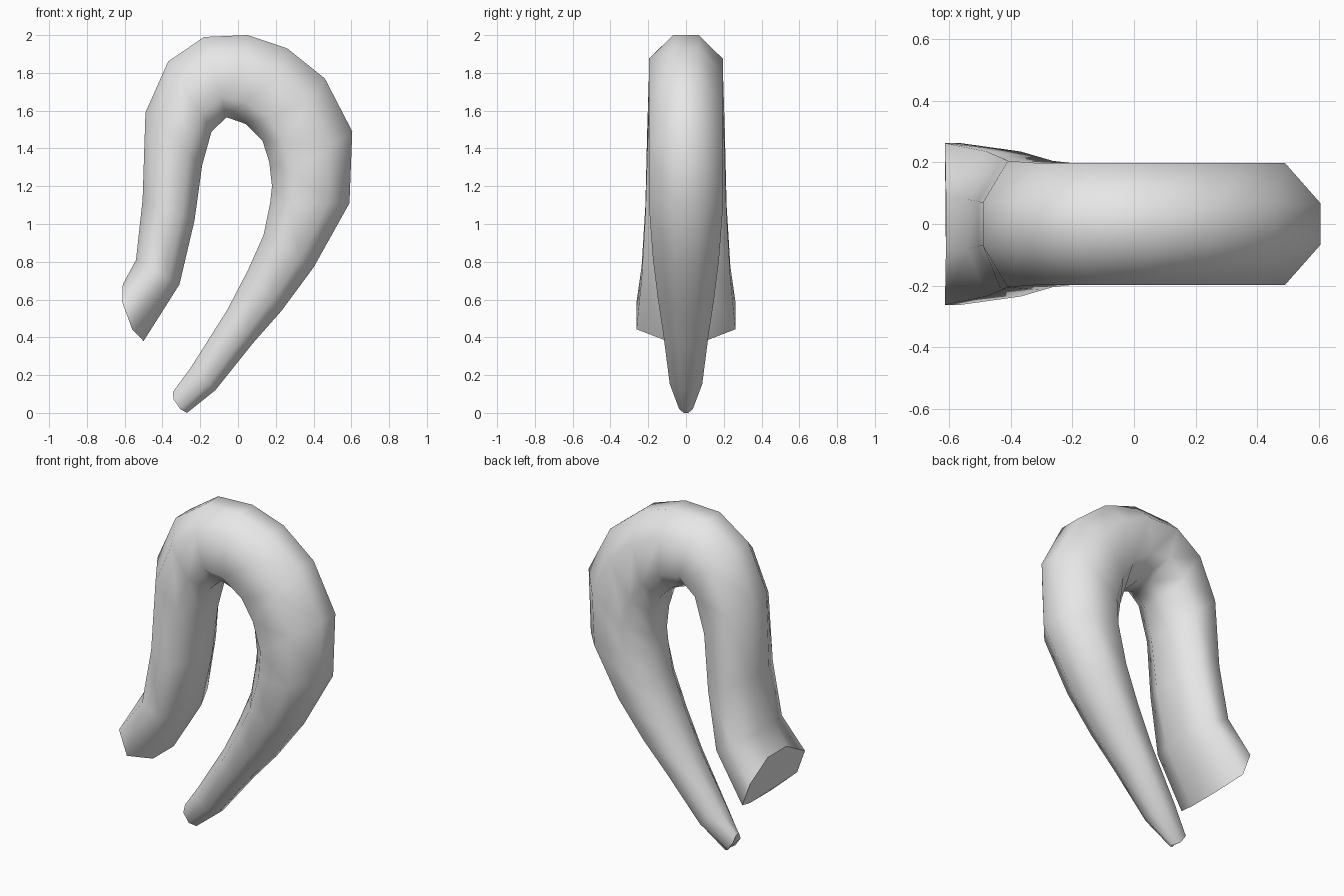
import bpy
import bmesh
from mathutils import Vector

cube = bpy.data.objects.get("Cube")
if cube:
    bpy.data.objects.remove(cube, do_unlink=True)

# Plain grey surface
grey = bpy.data.materials.new("plain_grey")
grey.use_nodes = True
colour = (0.8, 0.8, 0.8, 1.0)
grey.diffuse_color = colour
grey.node_tree.nodes["Principled BSDF"].inputs["Base Color"].default_value = colour

# Cross-sections from wide base to narrow tip:
# outer x, outer z, inner x, inner z, half width
sections = [
    (-.61, .68, -.5, .38, .262),
    (-.54, .81, -.31, .68, .235),
    (-.505, 1.13, -.23, 1.02, .215),
    (-.49, 1.59, -.19, 1.31, .205),
    (-.37, 1.86, -.14, 1.49, .197),
    (-.18, 1.99, -.06, 1.565, .197),
    (.05, 2, .04, 1.53, .197),
    (.26, 1.93, .13, 1.44, .197),
    (.46, 1.77, .165, 1.33, .197),
    (.605, 1.49, .18, 1.2, .197),
    (.59, 1.11, .17, 1.11, .197),
    (.4, .77, .135, .94, .175),
    (.23, .54, .05, .75, .148),
    (.08, .37, -.06, .54, .12),
    (-.12, .12, -.25, .24, .086),
    (-.27, 0, -.345, .11, .036),
]
# Sideways bow of the two end sections
bulges = {0: .035, len(sections) - 1: -.018}


def octagon(section, bulge):
    """Eight points around one section, mirrored across y."""
    ox, oz, ix, iz, width = section
    outer, inner = Vector((ox, 0, oz)), Vector((ix, 0, iz))
    along = inner - outer
    bow = Vector((along.z, 0, -along.x)).normalized() * bulge
    side_a = outer + along * .27 + bow
    side_b = outer + along * .75 + bow
    half = [(outer, .34), (side_a, 1), (side_b, 1), (inner, .38)]
    points = [p + Vector((0, width * k, 0)) for p, k in half]
    points += [p - Vector((0, width * k, 0)) for p, k in reversed(half)]
    return points


# Loft the sections into one curved tapering body
bm = bmesh.new()
rings = [[bm.verts.new(p) for p in octagon(s, bulges.get(i, 0))]
         for i, s in enumerate(sections)]
for ring, following in zip(rings, rings[1:]):
    for i in range(len(ring)):
        j = (i + 1) % len(ring)
        bm.faces.new((ring[i], ring[j], following[j], following[i])).smooth = True

# Close both ends with crisp caps
for ring in (rings[0], rings[-1]):
    cap = bm.faces.new(ring)
    cap.smooth = False
    for edge in cap.edges:
        edge.smooth = False

bmesh.ops.recalc_face_normals(bm, faces=bm.faces[:])
mesh = bpy.data.meshes.new("curved_tail")
bm.to_mesh(mesh)
bm.free()
mesh.materials.append(grey)
tail = bpy.data.objects.new("curved_tail", mesh)
bpy.context.collection.objects.link(tail)
